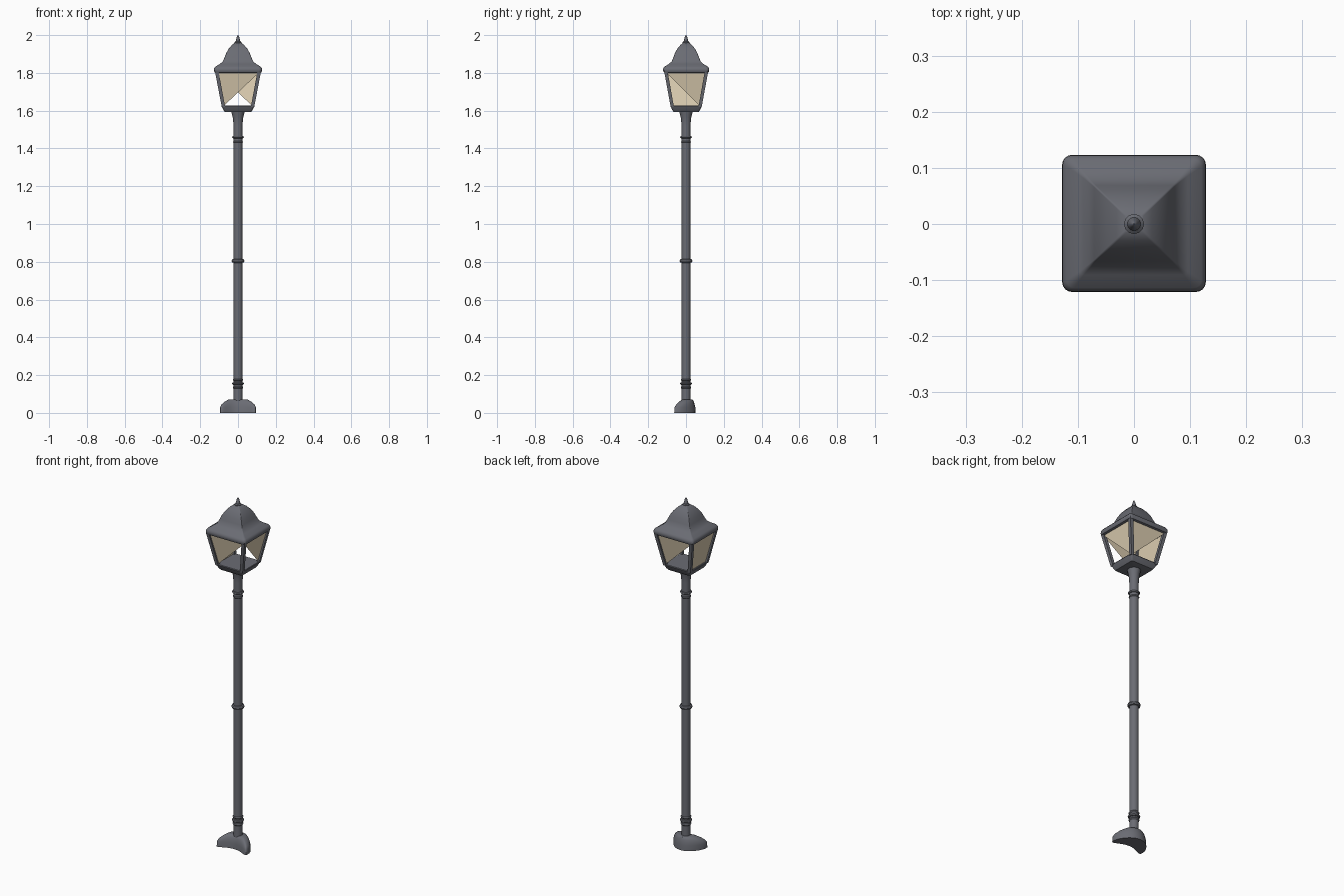
import bpy, bmesh, math
from mathutils import Vector, Matrix

old = bpy.data.objects.get("Cube")
if old:
    bpy.data.objects.remove(old, do_unlink=True)

DEPTH = 0.955    # the lantern is slightly shallower than wide


def material(name, rgb):
    m = bpy.data.materials.new(name)
    m.use_nodes = True
    m.diffuse_color = (*rgb, 1)
    node = m.node_tree.nodes["Principled BSDF"]
    node.inputs["Base Color"].default_value = (*rgb, 1)
    node.inputs["Roughness"].default_value = 0.7
    return m


iron = material("grey iron", (0.145, 0.15, 0.173))
glass = material("cream glass", (0.70, 0.60, 0.43))


def finish(name, bm, mat, smooth=True, fix=True):
    if fix:
        bmesh.ops.recalc_face_normals(bm, faces=bm.faces)
    me = bpy.data.meshes.new(name)
    bm.to_mesh(me)
    bm.free()
    me.materials.append(mat)
    ob = bpy.data.objects.new(name, me)
    bpy.context.collection.objects.link(ob)
    if smooth:
        bpy.ops.object.select_all(action='DESELECT')
        ob.select_set(True)
        bpy.context.view_layer.objects.active = ob
        bpy.ops.object.shade_smooth_by_angle(angle=math.radians(35))
    return ob


def loft(name, rings, mat=iron):
    """Skin equal-sized rings of points and cap both ends."""
    bm = bmesh.new()
    loops = [[bm.verts.new(p) for p in ring] for ring in rings]
    n = len(loops[0])
    for a, b in zip(loops, loops[1:]):
        for i in range(n):
            j = (i + 1) % n
            bm.faces.new((a[i], a[j], b[j], b[i]))
    bm.faces.new(loops[0][::-1])
    bm.faces.new(loops[-1])
    return finish(name, bm, mat)


def circle(r, z, n=20):
    return [(r * math.cos(i * math.tau / n), r * math.sin(i * math.tau / n), z)
            for i in range(n)]


def rounded_square(half, z, r, steps=4):
    pts = []
    for q in range(4):
        c = Matrix.Rotation(q * math.pi / 2, 3, 'Z') @ Vector((half - r, half - r, z))
        for s in range(steps + 1):
            a = (q + s / steps) * math.pi / 2
            pts.append((c.x + r * math.cos(a), (c.y + r * math.sin(a)) * DEPTH + 0.001, z))
    return pts


def bean(a, b, z, n=40):
    """Blunt oval whose ends bend towards the front."""
    pts = []
    for i in range(n):
        c, s = math.cos(i * math.tau / n), math.sin(i * math.tau / n)
        x = a * math.copysign(abs(c) ** 0.75, c)
        y = b * math.copysign(abs(s) ** 0.75, s)
        pts.append((x, y + 0.008 - 6 * x * x, z))
    return pts


# foot
loft("foot", [bean(*p) for p in (
    (0.096, 0.043, 0), (0.095, 0.041, 0.03), (0.088, 0.038, 0.044),
    (0.073, 0.034, 0.058), (0.054, 0.028, 0.069), (0.045, 0.022, 0.072))])

# pole with flared neck
loft("pole", [circle(r, z) for r, z in (
    (0.024, 0.05), (0.024, 1.52), (0.025, 1.54), (0.028, 1.565),
    (0.033, 1.585), (0.036, 1.6))])

# collars around the pole
for i, (z, r, h) in enumerate((
        (0.135, 0.028, 0.007), (0.155, 0.032, 0.008), (0.175, 0.028, 0.007),
        (0.805, 0.034, 0.011), (1.435, 0.027, 0.006), (1.46, 0.031, 0.008))):
    loft(f"collar_{i + 1}", [circle(rr, z + dz) for rr, dz in (
        (0.022, -h), (r - 0.003, -h * 0.7), (r, 0), (r - 0.003, h * 0.7), (0.022, h))])

# lantern floor tray
loft("lantern_tray", [rounded_square(*p) for p in (
    (0.06, 1.592, 0.008), (0.07, 1.594, 0.01), (0.078, 1.605, 0.01),
    (0.086, 1.624, 0.01), (0.084, 1.628, 0.01))])

# four leaning corner posts
for k in range(4):
    sx, sy = ((1, 1), (-1, 1), (-1, -1), (1, -1))[k]
    rings = []
    for lo, hi, z in ((0.068, 0.086, 1.62), (0.103, 0.122, 1.808)):
        rings.append([(sx * x, sy * y * DEPTH + 0.001, z)
                      for x, y in ((lo, lo), (hi, lo), (hi, hi), (lo, hi))])
    loft(f"corner_post_{k + 1}", rings)

# roof with eave, bell curve and hips
loft("roof", [rounded_square(*p) for p in (
    (0.116, 1.800, 0.015), (0.124, 1.803, 0.018), (0.128, 1.812, 0.018),
    (0.127, 1.824, 0.018), (0.120, 1.833, 0.014), (0.096, 1.847, 0.007),
    (0.080, 1.861, 0.004), (0.071, 1.882, 0.003), (0.062, 1.905, 0.003),
    (0.049, 1.928, 0.003), (0.032, 1.948, 0.003), (0.016, 1.960, 0.003))])

# finial spike
loft("finial", [circle(r, z, 12) for r, z in (
    (0.018, 1.955), (0.018, 1.963), (0.012, 1.968), (0.010, 1.976),
    (0.007, 1.988), (0.003, 1.998), (0.001, 2.0))])

# glass panes: three are half panes, one is whole
panes = {"front": "top_l top_r low_l", "left": "top_l top_r low_r",
         "back": "top_l top_r low_l", "right": "top_l top_r low_r low_l"}
TOP, LOW = (0.113, 1.803), (0.077, 1.624)
for k, (side, corners) in enumerate(panes.items()):
    turn = Matrix.Rotation(k * math.pi / 2, 3, 'Z')
    bm = bmesh.new()
    verts = []
    for c in corners.split():
        half, z = TOP if c.startswith("top") else LOW
        p = turn @ Vector((half if c.endswith("_r") else -half, -half, z))
        verts.append(bm.verts.new((p.x, p.y * DEPTH + 0.001, p.z)))
    bm.faces.new(verts[::-1])
    finish(f"{side}_pane", bm, glass, smooth=False, fix=False)
